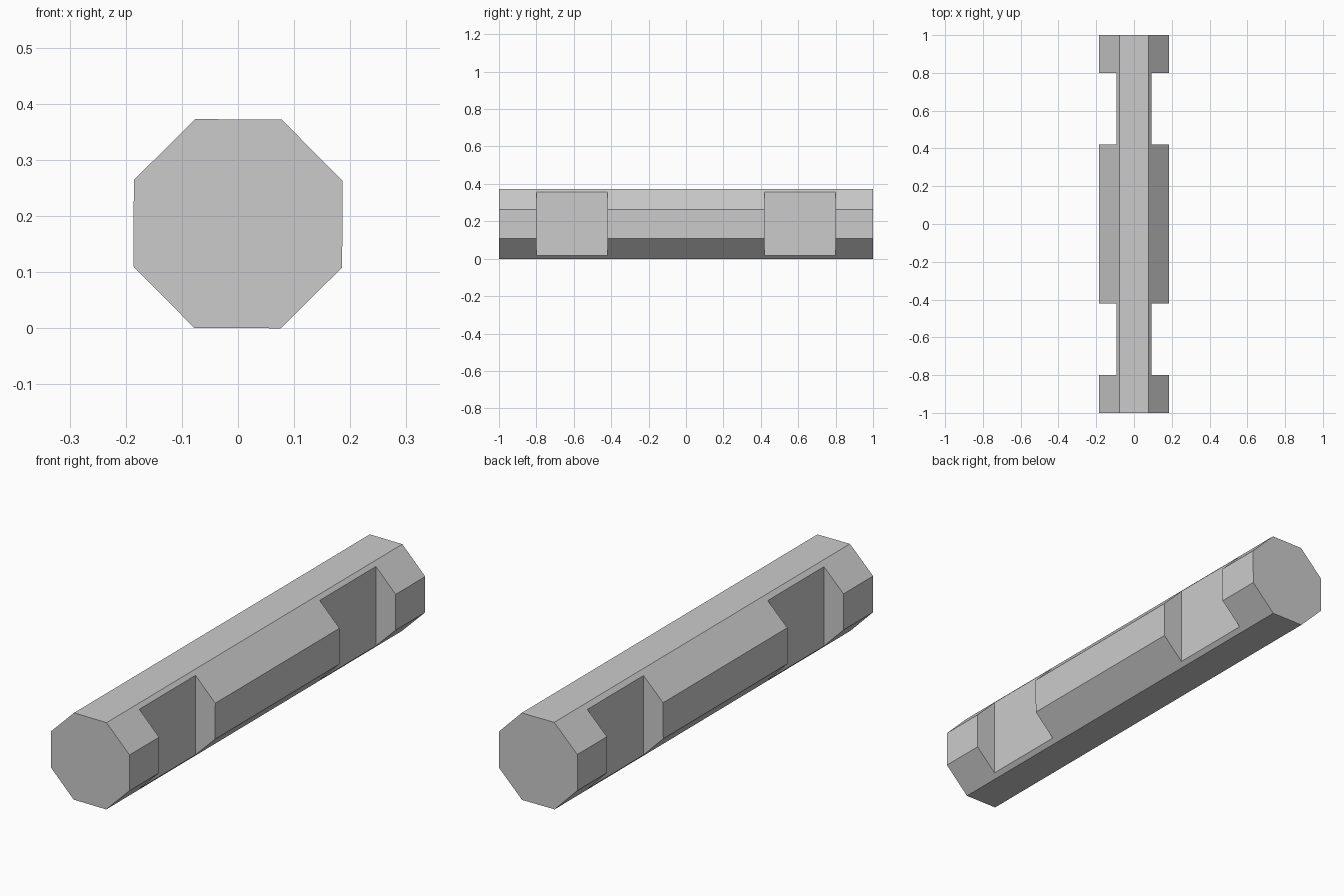
import bpy
import bmesh
from math import radians, sin, cos
from mathutils import Matrix

default = bpy.data.objects.get("Cube")
if default:
    bpy.data.objects.remove(default, do_unlink=True)

HEIGHT = 0.372                 # distance across the flats
CENTRE_Z = HEIGHT / 2
RADIUS = CENTRE_Z / cos(radians(22.5))
NOTCH_X = 0.093                # half width left between the notches
NOTCH_Y = (0.42, 0.80)         # notch span along the bar

# Plain grey
grey = bpy.data.materials.new("plain_grey")
grey.use_nodes = True
colour = (0.6, 0.6, 0.6, 1.0)
grey.diffuse_color = colour
grey.node_tree.nodes["Principled BSDF"].inputs["Base Color"].default_value = colour


def add_object(name, bm):
    bmesh.ops.recalc_face_normals(bm, faces=bm.faces)
    mesh = bpy.data.meshes.new(name)
    bm.to_mesh(mesh)
    bm.free()
    mesh.materials.append(grey)
    obj = bpy.data.objects.new(name, mesh)
    bpy.context.collection.objects.link(obj)
    return obj


# Octagonal bar lying along y, rolled very slightly
bm = bmesh.new()
angles = [radians(22.2 + 45 * i) for i in range(8)]
ring = [bm.verts.new((RADIUS * cos(a), -1, CENTRE_Z + RADIUS * sin(a))) for a in angles]
end = bm.faces.new(ring)
extruded = bmesh.ops.extrude_face_region(bm, geom=[end], use_keep_orig=True)
moved = [v for v in extruded["geom"] if isinstance(v, bmesh.types.BMVert)]
bmesh.ops.translate(bm, verts=moved, vec=(0, 2, 0))
bar = add_object("notched_bar", bm)

# Block cutters for the two pairs of side notches
bm = bmesh.new()
depth = 0.3
length = NOTCH_Y[1] - NOTCH_Y[0]
for side in (-1, 1):
    for along in (-1, 1):
        place = Matrix.Translation((side * (NOTCH_X + depth / 2), along * sum(NOTCH_Y) / 2, CENTRE_Z))
        bmesh.ops.create_cube(bm, size=1, matrix=place @ Matrix.Diagonal((depth, length, 1, 1)))
cutter = add_object("notch_cutter", bm)
cutter.hide_render = True

# Cut the notches, then discard the cutter
cut = bar.modifiers.new("notches", "BOOLEAN")
cut.operation = "DIFFERENCE"
cut.solver = "EXACT"
cut.object = cutter
bpy.context.view_layer.objects.active = bar
bpy.ops.object.modifier_apply(modifier=cut.name)
bpy.data.objects.remove(cutter, do_unlink=True)
